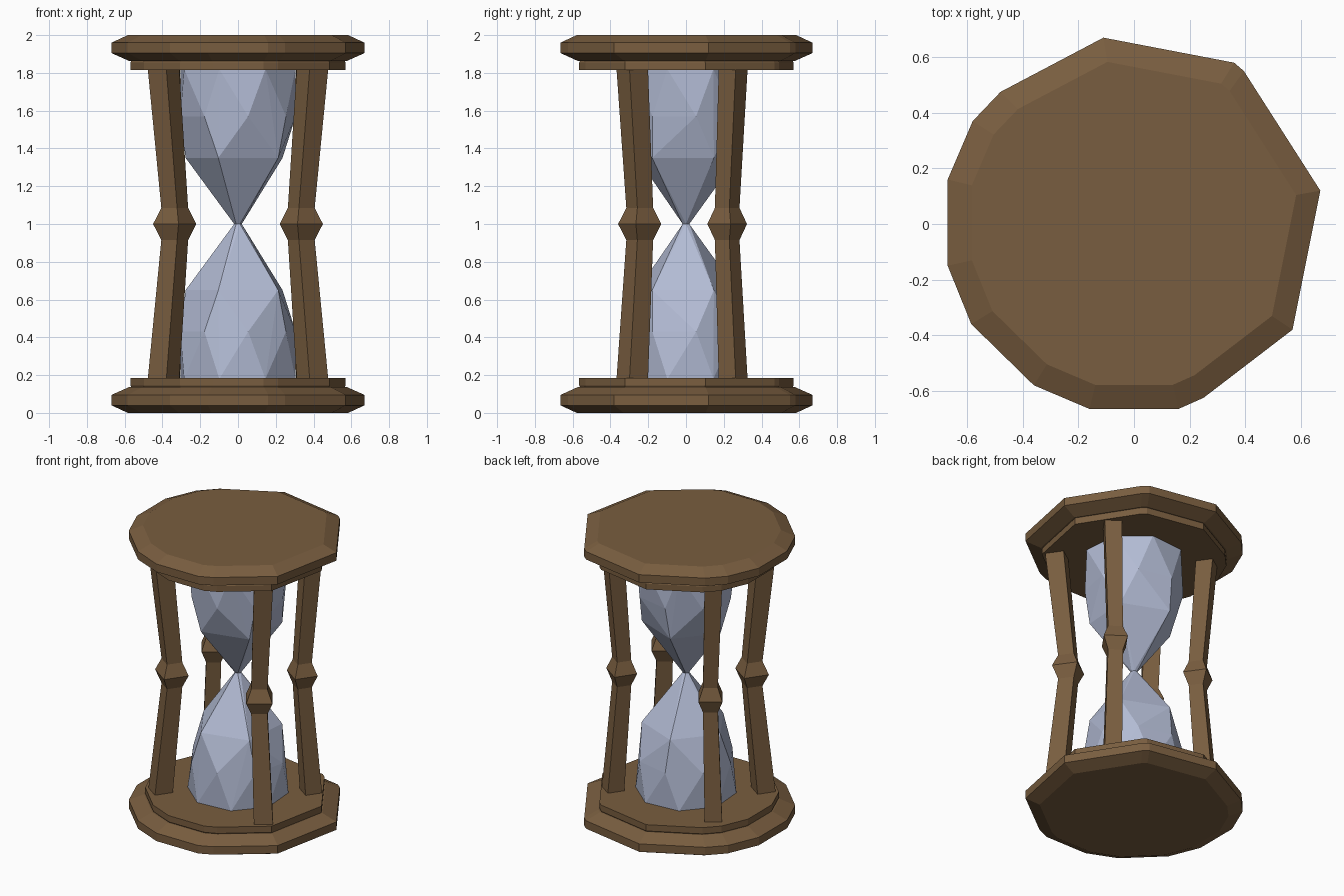
import bpy, bmesh
from math import cos, sin, radians, sqrt

if "Cube" in bpy.data.objects:
    bpy.data.objects.remove(bpy.data.objects["Cube"])


def material(name, color):
    m = bpy.data.materials.new(name)
    m.diffuse_color = (*color, 1)
    m.use_nodes = True
    m.node_tree.nodes["Principled BSDF"].inputs["Base Color"].default_value = m.diffuse_color
    return m


WOOD = material("wood", (0.19, 0.11, 0.05))
GLASS = material("glass", (0.45, 0.50, 0.66))


def finish(bm, name, mat):
    bmesh.ops.recalc_face_normals(bm, faces=bm.faces)
    mesh = bpy.data.meshes.new(name)
    bm.to_mesh(mesh)
    bm.free()
    mesh.materials.append(mat)
    obj = bpy.data.objects.new(name, mesh)
    bpy.context.collection.objects.link(obj)
    return obj


def hull(name, points, mat, flip):
    """Faceted convex solid; flip mirrors it about z = 1."""
    bm = bmesh.new()
    for x, y, z in points:
        bm.verts.new((x, y, 2 - z if flip else z))
    res = bmesh.ops.convex_hull(bm, input=bm.verts)
    junk = {e for e in res["geom_interior"] + res["geom_unused"]
            if isinstance(e, bmesh.types.BMVert)}
    bmesh.ops.delete(bm, geom=list(junk), context='VERTS')
    bmesh.ops.dissolve_limit(bm, angle_limit=radians(1),
                             verts=bm.verts, edges=bm.edges)
    return finish(bm, name, mat)


def ring(n, radius, z, start):
    return [(radius * cos(radians(start + 360 * i / n)),
             radius * sin(radians(start + 360 * i / n)), z) for i in range(n)]


# Irregular hand-cut outline shared by both end plates
OUTLINE = [(-0.11, 0.67), (0.36, 0.58), (0.395, 0.55), (0.67, 0.12),
           (0.57, -0.38), (0.25, -0.625), (0.16, -0.665), (-0.16, -0.665),
           (-0.36, -0.58), (-0.585, -0.36), (-0.67, -0.15), (-0.67, 0.16),
           (-0.58, 0.37), (-0.48, 0.475)]


def outline(levels):
    return [(x * s, y * s, z) for z, s in levels for x, y in OUTLINE]


for flip, word in ((False, "bottom"), (True, "top")):
    # Outer plate and inner step
    hull(word + "_plate", outline([(0, 0.87), (0.04, 1), (0.095, 1), (0.137, 0.86)]),
         WOOD, flip)
    hull(word + "_step", outline([(0.12, 0.83), (0.145, 0.85), (0.185, 0.85)]),
         WOOD, flip)
    # Glass bulb narrowing to the neck
    hull(word + "_bulb",
         ring(8, 0.32, 0.18, -108) + ring(8, 0.31, 0.43, -80)
         + ring(5, 0.278, 0.65, -112) + ring(6, 0.02, 1.0, 0), GLASS, flip)


def pillar(name, end, mid, angle, size):
    """Square post bowed toward the axis, with a flared knob halfway up."""
    levels = [(0.17, end, size), (0.915, mid, size * 0.85), (1.0, mid, size * 1.37),
              (1.085, mid, size * 0.85), (1.83, end, size)]
    bm = bmesh.new()
    loops = []
    for z, (cx, cy), side in levels:
        loops.append([bm.verts.new((cx + x, cy + y, z))
                      for x, y, z in ring(4, side / sqrt(2), z, angle + 45)])
    for a, b in zip(loops, loops[1:]):
        for i in range(4):
            j = (i + 1) % 4
            bm.faces.new((a[i], a[j], b[j], b[i]))
    bm.faces.new(loops[0])
    bm.faces.new(loops[-1])
    finish(bm, name, WOOD)


# Four pillars, faces turned toward the axis
for sx, side in ((-1, "left"), (1, "right")):
    pillar("front_" + side + "_pillar", (sx * 0.395, -0.285), (sx * 0.335, -0.245),
           -sx * 55, 0.12)
    pillar("back_" + side + "_pillar", (sx * 0.385, 0.25), (sx * 0.34, 0.218),
           sx * 55, 0.11)
